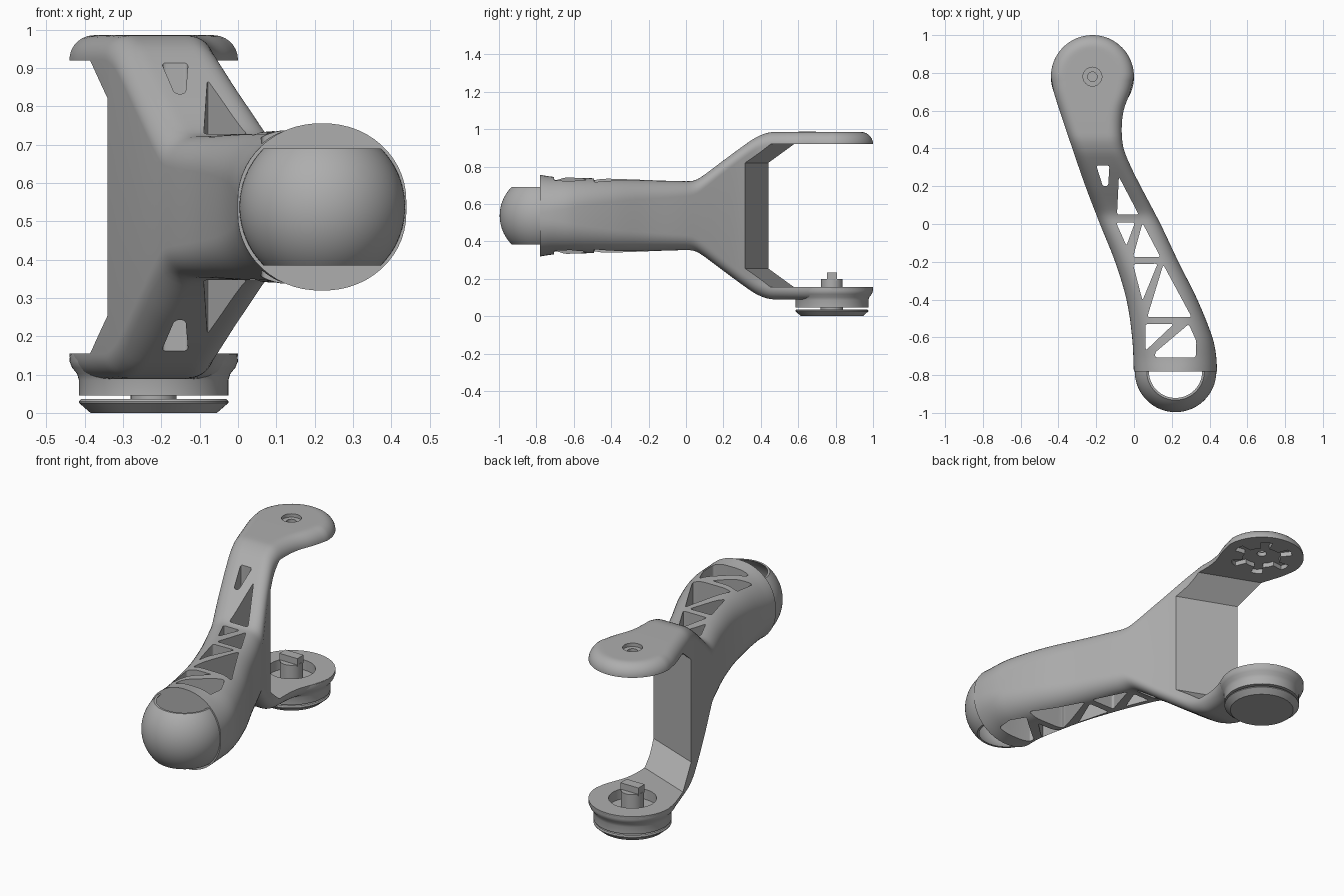
import bpy, bmesh, math
from mathutils import Vector, Matrix

if "Cube" in bpy.data.objects:
    bpy.data.objects.remove(bpy.data.objects["Cube"])

MID = 0.5375                       # height of the symmetry plane
FORK = Vector((-0.22, 0.78, 0))    # fork axis
BALL = Vector((0.22, -0.78, MID))  # ball centre
R = 0.22

grey = bpy.data.materials.new("satin grey")
grey.use_nodes = True
grey.diffuse_color = (0.42, 0.42, 0.42, 1)
grey.node_tree.nodes["Principled BSDF"].inputs["Base Color"].default_value = (0.42, 0.42, 0.42, 1)


def finish(name, bm):
    bmesh.ops.recalc_face_normals(bm, faces=bm.faces)
    mesh = bpy.data.meshes.new(name)
    bm.to_mesh(mesh)
    bm.free()
    mesh.materials.append(grey)
    ob = bpy.data.objects.new(name, mesh)
    bpy.context.collection.objects.link(ob)
    return ob


def activate(ob):
    bpy.ops.object.select_all(action='DESELECT')
    ob.select_set(True)
    bpy.context.view_layer.objects.active = ob


def smooth(ob, angle=30):
    activate(ob)
    bpy.ops.object.shade_smooth_by_angle(angle=math.radians(angle))


def cut(ob, cutter):
    cutter.hide_render = True
    mod = ob.modifiers.new("cut", 'BOOLEAN')
    mod.operation, mod.solver, mod.object = 'DIFFERENCE', 'EXACT', cutter
    activate(ob)
    bpy.ops.object.modifier_apply(modifier=mod.name)
    bpy.data.objects.remove(cutter)


def curve(points, t):
    """Smooth curve through (t, value) points."""
    def slope(i):
        a, b = points[max(i - 1, 0)], points[min(i + 1, len(points) - 1)]
        return (b[1] - a[1]) / (b[0] - a[0])
    i = 0
    while i < len(points) - 2 and t > points[i + 1][0]:
        i += 1
    (t0, a), (t1, b) = points[i], points[i + 1]
    h = t1 - t0
    s = min(max((t - t0) / h, 0), 1)
    return (a * (1 + 2 * s) * (1 - s) ** 2 + b * s * s * (3 - 2 * s)
            + h * s * (1 - s) * (slope(i) * (1 - s) - slope(i + 1) * s))


def prism(bm, poly, z0, z1, round_off=0):
    verts = [bm.verts.new((x, y, z0)) for x, y in poly]
    face = bm.faces.new(verts)
    top = bmesh.ops.extrude_face_region(bm, geom=[face])["geom"]
    moved = [g for g in top if isinstance(g, bmesh.types.BMVert)]
    bmesh.ops.translate(bm, verts=moved, vec=(0, 0, z1 - z0))
    if round_off:
        sides = [e for v in verts for e in v.link_edges if e.other_vert(v) in moved]
        bmesh.ops.bevel(bm, geom=sides, offset=round_off, segments=4,
                        affect='EDGES', profile=0.5)


def lathe(name, profile, centre, angle=math.tau, steps=64, start=0):
    bm = bmesh.new()
    vs = [bm.verts.new((r, 0, z)) for r, z in profile]
    es = [bm.edges.new(p) for p in zip(vs, vs[1:])]
    bmesh.ops.rotate(bm, verts=vs, matrix=Matrix.Rotation(start, 3, 'Z'))
    bmesh.ops.spin(bm, geom=vs + es, axis=(0, 0, 1), cent=(0, 0, 0),
                   angle=angle, steps=steps)
    bmesh.ops.remove_doubles(bm, verts=bm.verts, dist=1e-5)
    bmesh.ops.translate(bm, verts=bm.verts, vec=centre)
    return finish(name, bm)


def circle(centre, r, n=48):
    return [(centre.x + r * math.cos(math.tau * i / n),
             centre.y + r * math.sin(math.tau * i / n)) for i in range(n)]


# Plan outline, half height and edge radius along the link
left = [(-.8, 0), (-.6, -.01), (-.4, -.04), (-.2, -.1), (0, -.18),
        (.2, -.257), (.44, -.34), (.56, -.38), (.7, -.425), (.78, -.44)]
right = [(-.8, .44), (-.7, .435), (-.6, .415), (-.4, .335), (-.2, .235),
         (0, .14), (.2, .035), (.3, -.015), (.4, -.055), (.5, -.065),
         (.6, -.055), (.7, -.02), (.78, 0)]
height = [(-.78, .218), (-.7, .207), (-.35, .196), (0, .184), (.05, .19),
          (.1, .22), (.2, .295), (.36, .41), (.42, .438), (.47, .4475), (1, .4475)]
radius = [(-.78, .2), (-.5, .14), (0, .08), (.3, .065), (1, .065)]

# Link body: lofted rounded sections, flaring into a fork
N = 28
stations = [BALL.y + 1.56 * i / 80 for i in range(81)]
stations += [FORK.y + R * math.sin(math.radians(88 * i / 20)) for i in range(1, 21)]
bm = bmesh.new()
previous = None
for y in stations:
    if y <= FORK.y:
        xl, xr = curve(left, y), curve(right, y)
    else:
        w = math.sqrt(R * R - (y - FORK.y) ** 2)
        xl, xr = FORK.x - w, FORK.x + w
    h, r = curve(height, y), curve(radius, y)
    upper = []
    for k in range(N + 1):
        x = (xl + xr) / 2 - (xr - xl) / 2 * math.cos(math.pi * k / N)
        d = min(x - xl, xr - x) * 0.94
        if y > FORK.y:
            d = R - math.hypot(x - FORK.x, y - FORK.y)
        d = min(max(d, 0), r)
        upper.append((x, h - r + math.sqrt(max(r * r - (r - d) ** 2, 0))))
    ring = [bm.verts.new((x, y, MID + z)) for x, z in upper]
    ring += [bm.verts.new((x, y, MID - z)) for x, z in reversed(upper)]
    if previous:
        for i in range(len(ring)):
            j = (i + 1) % len(ring)
            bm.faces.new((previous[i], previous[j], ring[j], ring[i]))
    else:
        bm.faces.new(ring)
    previous = ring
bm.faces.new(previous)
body = finish("link_body", bm)

# Gap between the fork plates, with a skewed back wall
bm = bmesh.new()
prism(bm, [(.44, .255), (.44, .82), (.56, .92), (1.6, .92), (1.6, .155), (.56, .155)], -1, 1)
for v in bm.verts:
    y, z, x = v.co
    v.co = (x, y - 0.39 * (x + 0.34), z)
cut(body, finish("fork_gap", bm))

# Truss windows
windows = [
    [(-.2, .31), (-.13, .31), (-.137, .2), (-.165, .2)],
    [(-.08, .25), (.025, .05), (-.09, .05)],
    [(-.095, .008), (.005, .008), (-.04, -.115)],
    [(.045, .005), (.14, -.175), (-.005, -.175)],
    [(-.005, -.213), (.125, -.21), (.045, -.405)],
    [(.155, -.215), (.305, -.493), (.07, -.493)],
    [(.06, -.53), (.21, -.53), (.062, -.67)],
    [(.29, -.53), (.33, -.62), (.327, -.707), (.112, -.707), (.112, -.68)]]
bm = bmesh.new()
for w in windows:
    prism(bm, w, -0.5, 1.5, 0.012)
cut(body, finish("window_cutter", bm))

# Fork recesses: hub well below, toothed socket and screw hole above
bm = bmesh.new()
prism(bm, circle(FORK, 0.12), 0.05, 0.3)
cut(body, finish("well_cutter", bm))
bm = bmesh.new()
teeth = []
for i in range(6):
    for off, r in ((-30, .1), (-13, .1), (-11, .16), (0, .165), (11, .16), (13, .1)):
        a = math.radians(60 * i + off)
        teeth.append((FORK.x + r * math.cos(a), FORK.y + r * math.sin(a)))
prism(bm, teeth, 0.85, 0.945)
cut(body, finish("socket_cutter", bm))
for r, low in ((.05, .967), (.025, .9)):
    bm = bmesh.new()
    prism(bm, circle(FORK, r, 32), low, 1.1)
    cut(body, finish("screw_cutter", bm))
smooth(body)

# Ball shell at the front, open above and below
rim = 0.153
arcs = []
for r, sign in ((.216, 1), (.208, -1)):
    a = math.asin(rim / r)
    arcs += [(r * math.cos(t), r * math.sin(t))
             for t in (sign * a * (i / 12 - 1) for i in range(25))]
smooth(lathe("ball_shell", arcs + arcs[:1], BALL, math.pi, 48, math.pi))

# Lower hub, spacer, foot disc and drive post
smooth(lathe("lower_hub", [(0, .1), (.12, .1), (.12, .154), (.218, .154), (.22, .135),
                           (.213, .118), (.2, .102), (.195, .085), (.195, .046), (0, .046)], FORK))
smooth(lathe("spacer", [(0, .05), (.06, .05), (.06, .03), (0, .03)], FORK))
smooth(lathe("foot_disc", [(0, .036), (.19, .036), (.195, .03), (.195, .026),
                           (.165, 0), (0, 0)], FORK))
smooth(lathe("drive_post", [(0, .2), (.058, .2), (.058, .095), (0, .095)], FORK, steps=40))
bm = bmesh.new()
prism(bm, [(FORK.x + x, FORK.y + y) for x, y in
           ((-.055, -.027), (.055, -.027), (.055, .027), (-.055, .027))], 0.19, 0.235)
finish("drive_key", bm)
